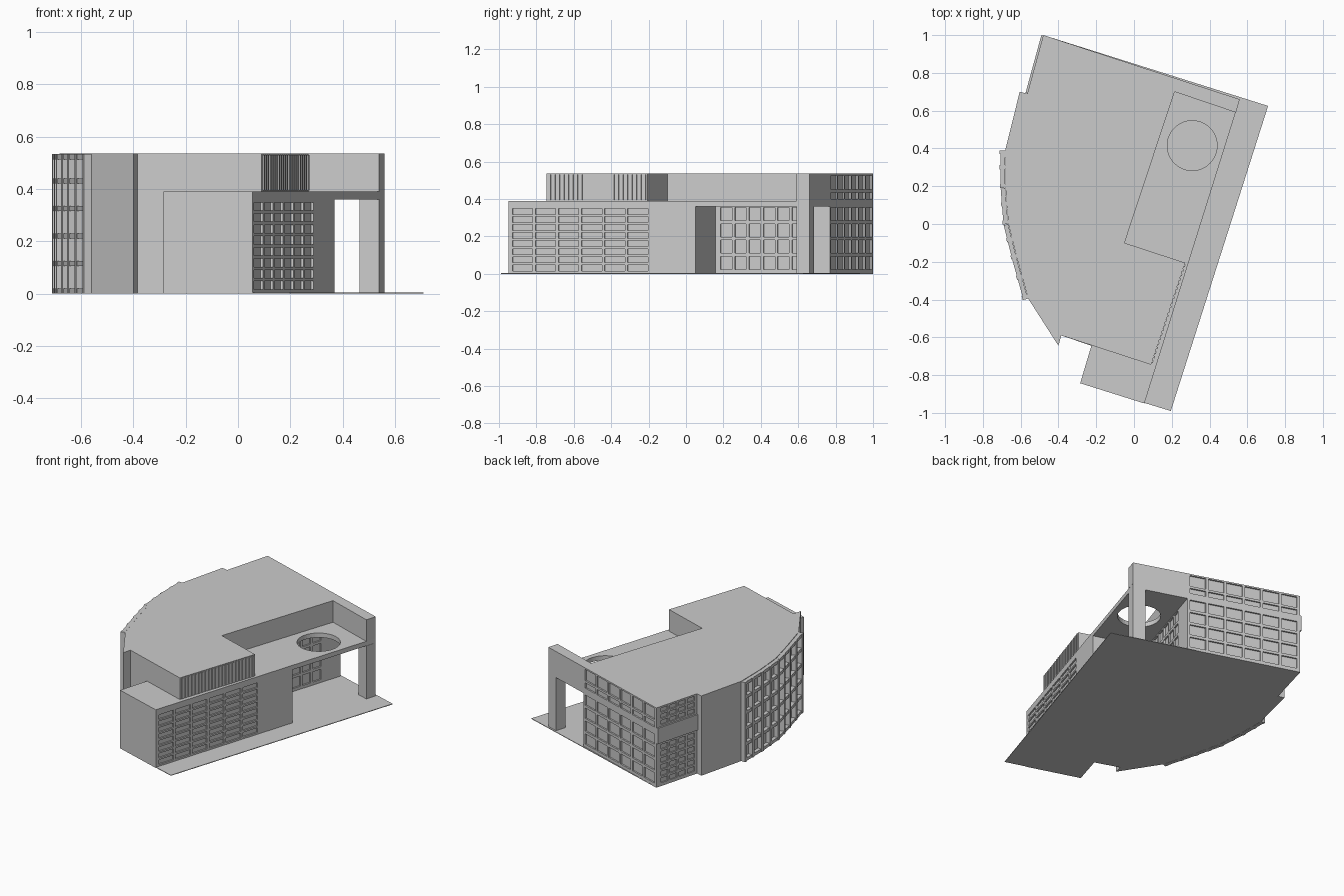
import bpy, bmesh, math
from mathutils import Vector, Matrix

if "Cube" in bpy.data.objects:
    bpy.data.objects.remove(bpy.data.objects["Cube"])

# Street-front frame: a runs along the front wall, b runs inward
ORIGIN = Vector((0.055, -0.95))
U, W = Vector((0.299, 0.954)), Vector((-0.954, 0.299))


def P(a, b):
    return tuple(ORIGIN + U * a + W * b)


def finish(bm, name):
    bmesh.ops.recalc_face_normals(bm, faces=bm.faces)
    mesh = bpy.data.meshes.new(name)
    bm.to_mesh(mesh)
    bm.free()
    ob = bpy.data.objects.new(name, mesh)
    bpy.context.collection.objects.link(ob)
    return ob


def prism(name, pts, z0, z1):
    bm = bmesh.new()
    face = bm.faces.new([bm.verts.new((x, y, z0)) for x, y in pts])
    ext = bmesh.ops.extrude_face_region(bm, geom=[face])
    bmesh.ops.translate(bm, vec=(0, 0, z1 - z0),
                        verts=[v for v in ext['geom'] if isinstance(v, bmesh.types.BMVert)])
    return finish(bm, name)


def wall_box(bm, p, q, s0, s1, z0, z1, depth):
    """Box centred on the wall line p-q, spanning distances s0..s1."""
    p, q = Vector(p), Vector(q)
    d = (q - p).normalized()
    c = p + d * (s0 + s1) / 2
    m = (Matrix.Translation((c.x, c.y, (z0 + z1) / 2))
         @ Matrix.Rotation(math.atan2(d.y, d.x), 4, 'Z')
         @ Matrix.Diagonal((s1 - s0, depth, z1 - z0, 1)))
    bmesh.ops.create_cube(bm, size=1, matrix=m)


def windows(bm, p, q, s0, s1, cols, rows, gap=0.016, depth=0.02):
    step = (s1 - s0) / cols
    for i in range(cols):
        for z0, z1 in rows:
            wall_box(bm, p, q, s0 + i * step + gap / 2, s0 + (i + 1) * step - gap / 2,
                     z0, z1, depth)


def even_rows(z0, z1, n, gap):
    h = (z1 - z0) / n
    return [(z0 + i * h + gap / 2, z0 + (i + 1) * h - gap / 2) for i in range(n)]


def cut(ob, cutter):
    mod = ob.modifiers.new("cut", 'BOOLEAN')
    mod.object = cutter
    mod.operation = 'DIFFERENCE'
    mod.solver = 'EXACT'
    cutter.hide_render = True
    cutter.hide_set(True)


# Shared plan points
NW, NE = (-0.48, 1.0), (0.56, 0.66)
arc = [(-0.56, -0.395), (-0.62, -0.18), (-0.665, 0.0), (-0.68, 0.19), (-0.682, 0.39)]
west = [(-0.385, -0.59), (-0.40, -0.645)] + arc + [(-0.605, 0.70), (-0.565, 0.69), NW]
recess_south, recess_in = P(1.05, 0), P(1.05, 0.354)
recess_north = (0.222, 0.7705)

# Ground plate
prism("ground_plate", west + [(0.71, 0.625), (0.195, -0.99), (-0.285, -0.843),
                              (-0.225, -0.645)], 0, 0.004)

# Lower storeys and upper storey
lower = prism("lower_storeys", west + [recess_north, recess_in, recess_south, P(0, 0),
                                       (-0.285, -0.843), (-0.225, -0.642)], 0, 0.39)
upper = prism("upper_storey", west + [NE, (0.54, 0.59), (0.215, 0.70), (-0.05, -0.10),
                                      (0.27, -0.205), (0.09, -0.745)], 0.39, 0.535)

# Recessed windows, lower storeys
bm = bmesh.new()
windows(bm, P(0, 0), recess_south, 0.015, 0.79, 6, even_rows(0.01, 0.355, 8, 0.012))
low_rows = even_rows(0.015, 0.362, 4, 0.018)
windows(bm, recess_in, recess_north, 0.02, 0.50, 6, low_rows)
windows(bm, NW, recess_north, 0.012, 0.73, 6, low_rows)
windows(bm, NW, (-0.565, 0.69), 0.03, 0.31, 4, even_rows(0.015, 0.285, 6, 0.014), depth=0.014)
cut(lower, finish(bm, "lower_window_cutter"))

# Recessed windows, upper storey
bm = bmesh.new()
windows(bm, NW, recess_north, 0.012, 0.73, 6, [(0.40, 0.435), (0.45, 0.525)])
windows(bm, NW, (-0.565, 0.69), 0.03, 0.31, 4, even_rows(0.405, 0.53, 3, 0.014), depth=0.014)
cut(upper, finish(bm, "upper_window_cutter"))

# Plain band on the west return wall
bm = bmesh.new()
wall_box(bm, NW, (-0.565, 0.69), 0.003, 0.32, 0.295, 0.40, 0.02)
finish(bm, "west_band")

# Vertical slats on the upper street face
bm = bmesh.new()
for i in range(22):
    s = 0.012 + i * 0.0255
    wall_box(bm, (0.09, -0.745), (0.27, -0.205), s, s + 0.012, 0.395, 0.53, 0.012)
finish(bm, "upper_slats")

# Entrance canopy with a round opening
canopy = prism("entrance_canopy", [recess_south, NE, recess_north, recess_in], 0.36, 0.39)
bm = bmesh.new()
bmesh.ops.create_cone(bm, cap_ends=True, segments=48, radius1=0.132, radius2=0.132, depth=0.2,
                      matrix=Matrix.Translation((0.308, 0.415, 0.375)))
cut(canopy, finish(bm, "round_opening_cutter"))

# Corner column
prism("corner_column", [NE, (0.54, 0.59), (0.464, 0.614), (0.485, 0.685)], 0, 0.36)

# Sunshade fins and shelves on the curved facade
fins, shelves = bmesh.new(), bmesh.new()
for k, (p, q) in enumerate(zip(arc, arc[1:])):
    p, q = Vector(p), Vector(q)
    d = (q - p).normalized()
    out = Vector((-d.y, d.x)) * 0.014
    p, q = p + out, q + out
    length = (q - p).length
    for i in range(2):
        s = i * length / 2
        wall_box(fins, p, q, s, s + 0.022, 0, 0.533, 0.032)
    if k == len(arc) - 2:
        wall_box(fins, p, q, length - 0.02, length, 0, 0.533, 0.032)
    for z in (0.0, 0.105, 0.21, 0.315, 0.42, 0.513):
        wall_box(shelves, p, q, 0, length, z, z + 0.02, 0.024)
finish(fins, "sunshade_fins")
finish(shelves, "sunshade_shelves")
